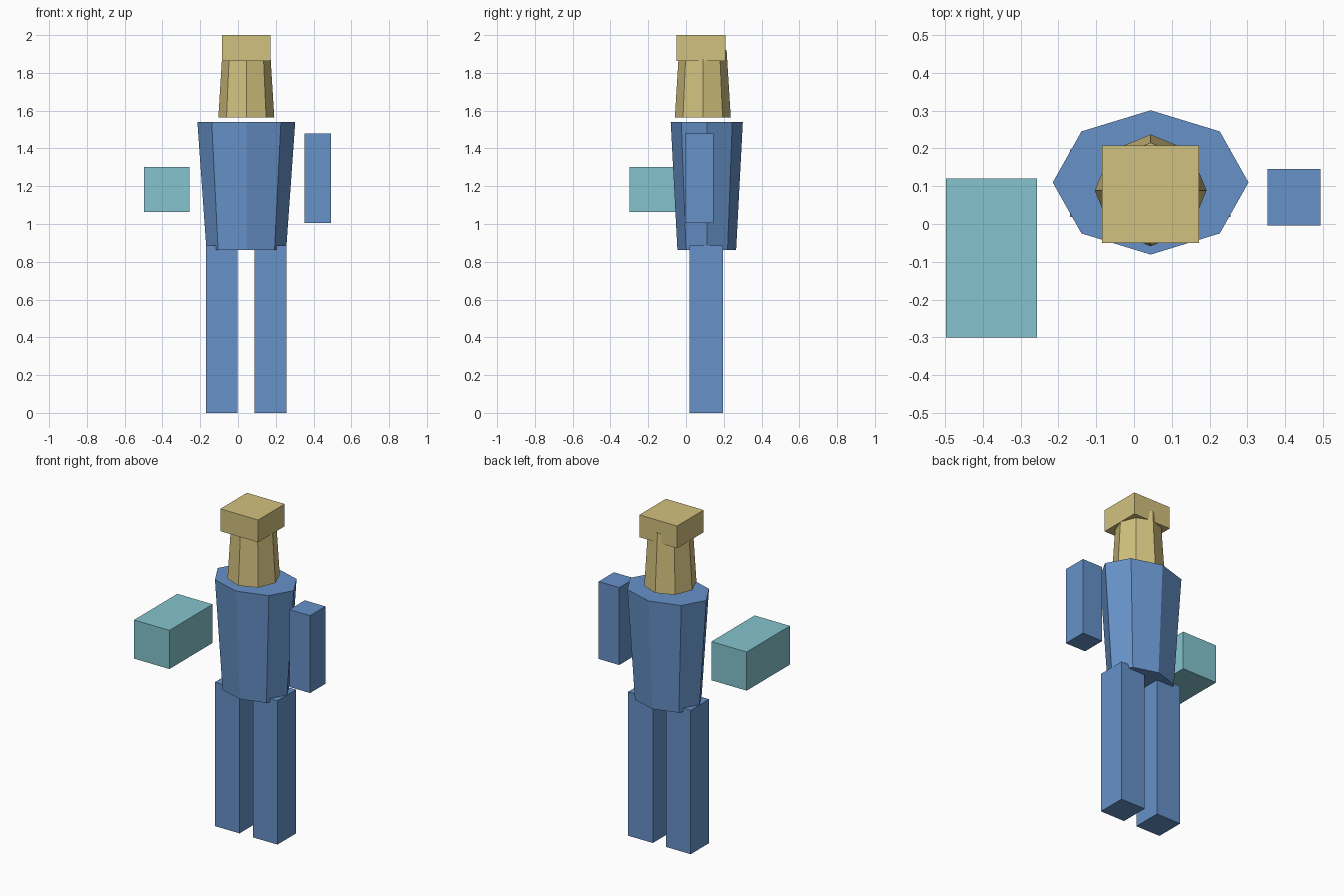
import bpy
import math

cube = bpy.data.objects.get("Cube")
if cube:
    bpy.data.objects.remove(cube, do_unlink=True)


def material(name, srgb):
    color = [((c / 255 + 0.055) / 1.055) ** 2.4 for c in srgb] + [1.0]
    mat = bpy.data.materials.new(name)
    mat.use_nodes = True
    mat.diffuse_color = color
    mat.node_tree.nodes["Principled BSDF"].inputs["Base Color"].default_value = color
    return mat


def finish(name, mat):
    obj = bpy.context.object
    obj.name = name
    obj.data.name = name
    obj.data.materials.append(mat)
    return obj


def box(name, low, high, mat):
    """Box spanning two opposite corners."""
    center = [(a + b) / 2 for a, b in zip(low, high)]
    bpy.ops.mesh.primitive_cube_add(size=1, location=center)
    obj = finish(name, mat)
    obj.scale = [b - a for a, b in zip(low, high)]
    return obj


def tapered_octagon(name, x, y, z_low, z_high, r_low, r_high, depth_ratio, mat):
    """Eight-sided tapered column with a corner on each axis."""
    bpy.ops.mesh.primitive_cone_add(
        vertices=8, radius1=r_low, radius2=r_high, depth=z_high - z_low,
        location=(x, y, (z_low + z_high) / 2))
    obj = finish(name, mat)
    obj.scale.y = depth_ratio
    return obj


blue = material("cloth blue", (102, 145, 200))
tan = material("straw tan", (210, 193, 126))
teal = material("pale teal", (133, 196, 206))

# Legs
for name, x in (("right_leg", -0.17), ("left_leg", 0.088)):
    box(name, (x, 0.018, 0), (x + 0.168, 0.197, 0.885), blue)

# Torso, wider at the shoulders
tapered_octagon("torso", 0.044, 0.11, 0.862, 1.54, 0.211, 0.259, 0.737, blue)

# Hanging left arm and outstretched right arm
box("left_arm", (0.353, -0.004, 1.004), (0.493, 0.145, 1.48), blue)
box("right_forearm", (-0.497, -0.3, 1.064), (-0.257, 0.12, 1.302), teal)

# Head column and the block on top of it
tapered_octagon("head", 0.044, 0.089, 1.565, 1.922, 0.148, 0.126, 1, tan)
box("head_block", (-0.085, -0.05, 1.863), (0.172, 0.208, 2), tan)
